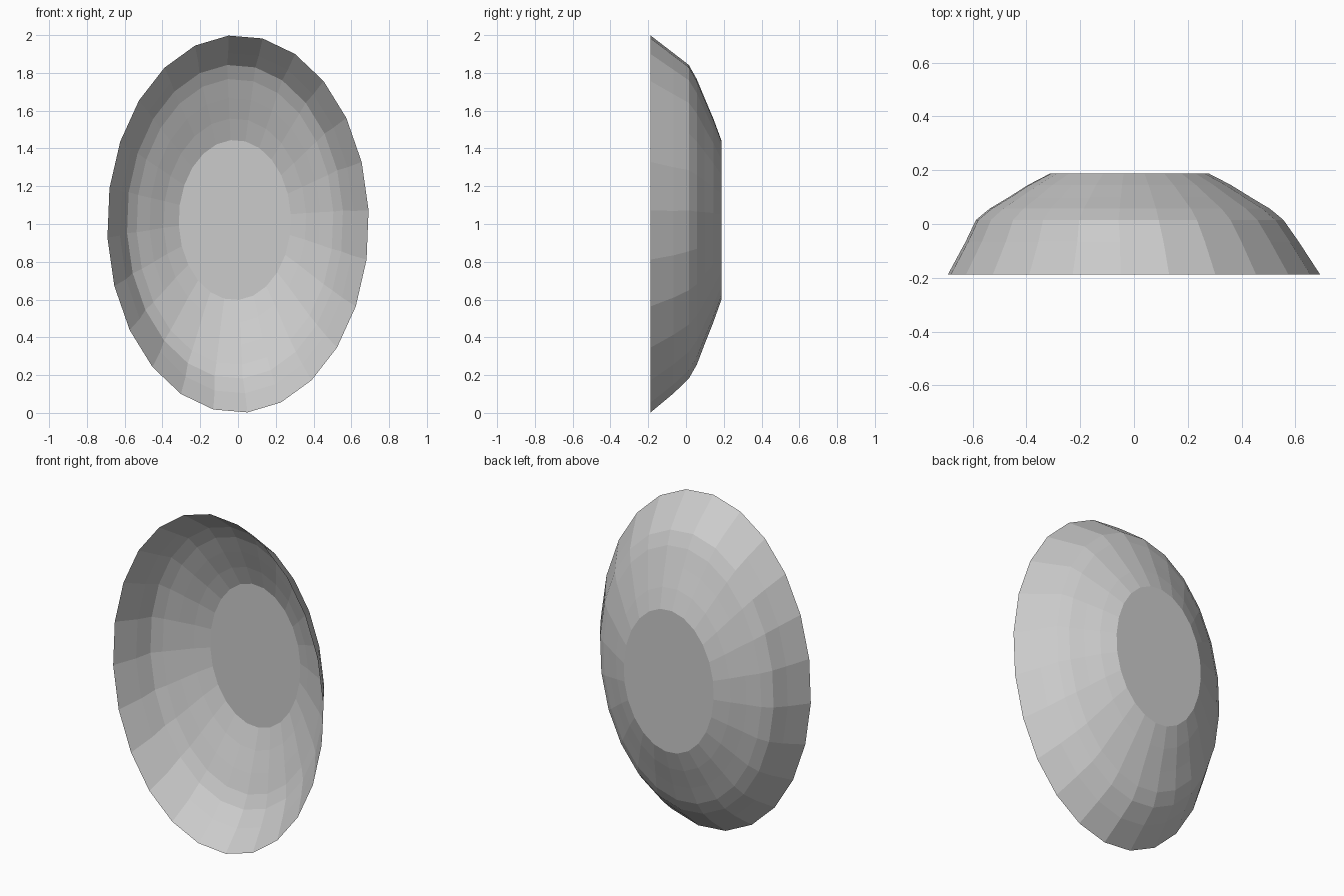
import bpy, bmesh
from math import sin, cos, radians

if "Cube" in bpy.data.objects:
    bpy.data.objects.remove(bpy.data.objects["Cube"])

SIDES = 24
PHASE = -4.15

# Profile rings from rim to base: y, centre x, centre z, half width, half height
RINGS = [
    (-0.187, 0.000, 1.000, 0.693, 1.000),
    (-0.065, -0.007, 1.004, 0.620, 0.902),
    (0.015, -0.016, 1.012, 0.573, 0.832),
    (0.057, -0.016, 1.011, 0.522, 0.758),
    (0.098, -0.016, 1.015, 0.453, 0.655),
    (0.145, -0.017, 1.019, 0.378, 0.540),
    (0.187, -0.017, 1.021, 0.297, 0.424),
]

bm = bmesh.new()


def add_ring(y, cx, cz, rx, rz):
    angles = [radians(PHASE + 360 * i / SIDES) for i in range(SIDES)]
    return [bm.verts.new((cx + rx * sin(a), y, cz + rz * cos(a))) for a in angles]


# Thin oval dish wall, open towards the front
rings = [add_ring(*r) for r in RINGS]
for a, b in zip(rings, rings[1:]):
    for i in range(SIDES):
        j = (i + 1) % SIDES
        bm.faces.new((a[i], a[j], b[j], b[i]))

# Flat oval base at the back
bm.faces.new(rings[-1])
bmesh.ops.recalc_face_normals(bm, faces=bm.faces)
base = max(bm.faces, key=lambda f: f.calc_center_median().y)
if base.normal.y < 0:
    bmesh.ops.reverse_faces(bm, faces=bm.faces)

mesh = bpy.data.meshes.new("oval_dish")
bm.to_mesh(mesh)
bm.free()
bpy.context.collection.objects.link(bpy.data.objects.new("oval_dish", mesh))
